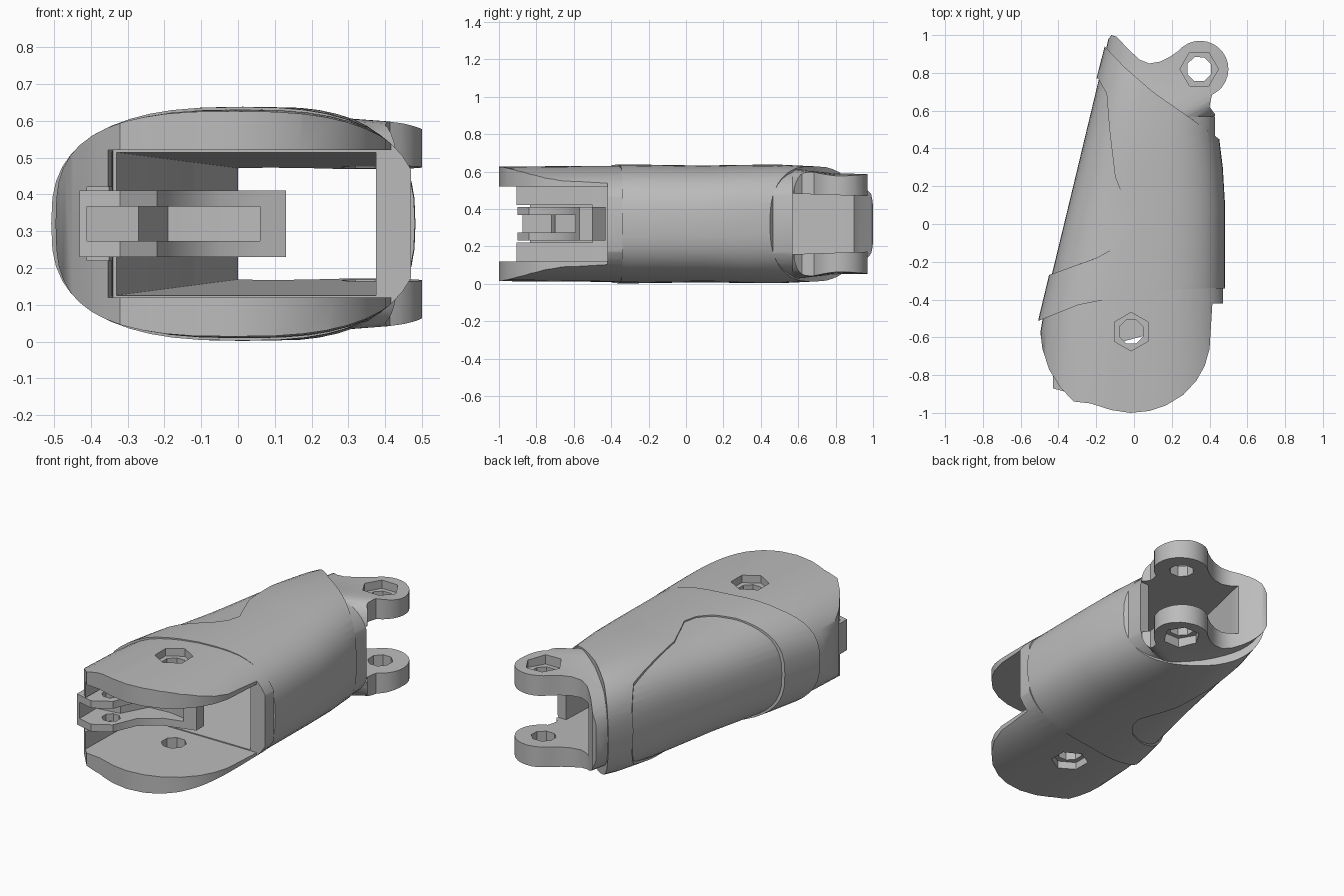
import bpy
import bmesh
from math import cos, sin, radians, copysign

if "Cube" in bpy.data.objects:
    bpy.data.objects.remove(bpy.data.objects["Cube"], do_unlink=True)

MID = 0.32  # height of the symmetry plane

grey = bpy.data.materials.new("plain grey")
grey.use_nodes = True
grey.diffuse_color = (0.5, 0.5, 0.5, 1)
grey.node_tree.nodes["Principled BSDF"].inputs["Base Color"].default_value = (0.5, 0.5, 0.5, 1)


def make(name, bm):
    bmesh.ops.recalc_face_normals(bm, faces=bm.faces)
    mesh = bpy.data.meshes.new(name)
    bm.to_mesh(mesh)
    bm.free()
    mesh.materials.append(grey)
    ob = bpy.data.objects.new(name, mesh)
    bpy.context.collection.objects.link(ob)
    return ob


def prism(name, plan, low, high=None):
    """Upright prism; low and high may be heights or functions of y."""
    bm = bmesh.new()
    rings = []
    for level in (low, high):
        rings.append([bm.verts.new((x, y, level(y) if callable(level) else level)) for x, y in plan])
        bm.faces.new(rings[-1])
    for i in range(len(plan)):
        j = (i + 1) % len(plan)
        bm.faces.new((rings[0][i], rings[0][j], rings[1][j], rings[1][i]))
    return make(name, bm)


def loft(name, stations, inset=0.0, sides=48, power=2.7):
    """Rounded tube through (y, left x, right x, half height) stations."""
    bm = bmesh.new()
    rings = []
    for y, left, right, half in stations:
        left += inset
        half -= inset / 2
        ring = []
        for i in range(sides):
            a = radians(360 * i / sides)
            c, s = [copysign(abs(t) ** (2 / power), t) for t in (cos(a), sin(a))]
            ring.append(bm.verts.new(((left + right) / 2 + c * (right - left) / 2, y, MID + s * half)))
        rings.append(ring)
    for a, b in zip(rings, rings[1:]):
        for i in range(sides):
            j = (i + 1) % sides
            bm.faces.new((a[i], a[j], b[j], b[i]))
    bm.faces.new(rings[0])
    bm.faces.new(rings[-1])
    return make(name, bm)


def carve(ob, cutter, operation="DIFFERENCE"):
    mod = ob.modifiers.new("carve", "BOOLEAN")
    mod.operation = operation
    mod.solver = "EXACT"
    mod.object = cutter
    bpy.context.view_layer.objects.active = ob
    bpy.ops.object.modifier_apply(modifier=mod.name)
    bpy.data.objects.remove(cutter, do_unlink=True)


def finish(ob):
    bpy.ops.object.select_all(action="DESELECT")
    ob.select_set(True)
    bpy.context.view_layer.objects.active = ob
    bpy.ops.object.shade_smooth_by_angle(angle=radians(32))


def circle(x, y, r, n, start=0, sweep=360):
    count = n if sweep == 360 else n + 1
    return [(x + r * cos(radians(start + sweep * i / n)), y + r * sin(radians(start + sweep * i / n)))
            for i in range(count)]


def bolt_hole(ob, x, y, floor, turn):
    """Through hole with a hexagonal pocket on the top and bottom."""
    carve(ob, prism("hole", circle(x, y, 0.068, 8, 22), -1, 2))
    for low, high in ((MID + floor, 2), (-1, MID - floor)):
        carve(ob, prism("pocket", circle(x, y, 0.102, 6, turn), low, high))


# Hollow interior shared by every shell part
CHAMBER = [(-0.36, -1.2), (1, -1.2), (1, -0.42), (-0.34, -0.42)]
TUNNEL = [(-0.35, -0.5), (0.375, -0.5), (0.375, 0.57), (1, 0.57), (1, 1.3), (0, 1.3), (0, 0.88)]
RECESS = [(-0.41, -1.2), (-0.3, -1.2), (-0.3, -0.5), (-0.41, -0.5)]


def tunnel_half(y):
    return 0.197 - 0.033 * (y + 0.5)


def hollow(ob):
    carve(ob, prism("tunnel", TUNNEL, lambda y: MID - tunnel_half(y), lambda y: MID + tunnel_half(y)))
    carve(ob, prism("chamber", CHAMBER, MID - 0.2, MID + 0.2))
    carve(ob, prism("recess", RECESS, MID - 0.1, MID + 0.1))


# Seams between the shell parts, in plan
FRONT_SEAM = [(-1, -0.53), (-0.5, -0.51), (-0.3, -0.43), (0, -0.37), (0.25, -0.345), (1, -0.335)]
BACK_SEAM = [(-1, 1.7), (-0.16, 0.945), (-0.05, 0.83), (0.1, 0.7), (0.3, 0.56), (0.45, 0.45), (1, 0.02)]
PANEL = [(-1, 0.77), (-0.19, 0.77), (-0.145, 0.69), (-0.13, 0.5), (-0.1, 0.25), (-0.04, 0.1), (-0.01, 0.03),
         (-0.03, -0.05), (-0.09, -0.12), (-0.2, -0.18), (-0.45, -0.27), (-1, -0.27)]
BODY = [(-0.7, -0.55, 0.47, 0.312), (-0.5, -0.505, 0.475, 0.316), (-0.3, -0.457, 0.482, 0.318),
        (0.1, -0.36, 0.482, 0.312), (0.3, -0.312, 0.47, 0.316), (0.5, -0.264, 0.445, 0.317),
        (0.75, -0.204, 0.43, 0.305), (1.0, -0.14, 0.42, 0.27)]

# Main sleeve
sleeve = loft("main_sleeve", BODY)
carve(sleeve, prism("trim", FRONT_SEAM + BACK_SEAM[::-1], -1, 2), "INTERSECT")
carve(sleeve, prism("panel_gap", PANEL, -1, 2))
hollow(sleeve)
finish(sleeve)

# Slightly sunken side panel
panel = loft("side_panel", BODY, inset=0.014)
carve(panel, prism("trim", PANEL, -1, 2), "INTERSECT")
hollow(panel)
finish(panel)

# Front fork with two rounded cheeks
FORK = FRONT_SEAM[1:-1] + [(0.47, -0.338), (0.47, -0.42), (0.415, -0.42), (0.4, -0.66), (0.375, -0.75),
                           (0.33, -0.83), (0.26, -0.905), (0.17, -0.96), (0.08, -0.99), (-0.02, -1),
                           (-0.12, -0.985), (-0.23, -0.95), (-0.32, -0.94), (-0.39, -0.865), (-0.45, -0.77),
                           (-0.485, -0.66), (-0.495, -0.58)]
fork = loft("front_fork", [(-1.1, -0.53, 0.5, 0.305), (-0.57, -0.495, 0.5, 0.31), (-0.3, -0.45, 0.49, 0.311)])
carve(fork, prism("trim", FORK, -1, 2), "INTERSECT")
hollow(fork)
bolt_hole(fork, -0.015, -0.57, 0.265, 30)
finish(fork)

# Back end with a pair of hinge lugs
LUGS = BACK_SEAM[1:5] + [(0.43, 0.46), (0.43, 0.58), (0.4, 0.62), (0.405, 0.65)]
LUGS += circle(0.35, 0.82, 0.15, 16, -65, 205)
LUGS += [(0.19, 0.885), (0.14, 0.86), (0.08, 0.85), (0.03, 0.87), (-0.03, 0.925), (-0.09, 0.99), (-0.12, 1)]
lugs = loft("hinge_lugs", [(0.3, -0.28, 0.46, 0.3), (0.57, -0.23, 0.45, 0.297), (0.68, -0.2, 0.75, 0.282),
                           (0.8, -0.175, 0.75, 0.27), (1.1, -0.11, 0.75, 0.265)])
carve(lugs, prism("trim", LUGS, -1, 2), "INTERSECT")
hollow(lugs)
bolt_hole(lugs, 0.345, 0.82, 0.22, 0)
finish(lugs)

# Slotted tongue inside the fork
TONGUE = [(-0.43, -0.87), (-0.32, -0.9), (-0.22, -0.84), (-0.16, -0.7), (-0.05, -0.62), (0.06, -0.59),
          (0.13, -0.57), (0.13, -0.5), (0.06, -0.43), (-0.32, -0.43), (-0.43, -0.52)]
SLOT = [(-0.41, -1), (0.06, -1), (0.06, -0.56), (-0.06, -0.54), (-0.19, -0.55), (-0.27, -0.7), (-0.41, -0.72)]
tongue = prism("inner_tongue", TONGUE, MID - 0.09, MID + 0.09)
carve(tongue, prism("slot", SLOT, MID - 0.047, MID + 0.047))
carve(tongue, prism("pin_hole", circle(-0.28, -0.77, 0.05, 8, 22), -1, 2))
finish(tongue)
